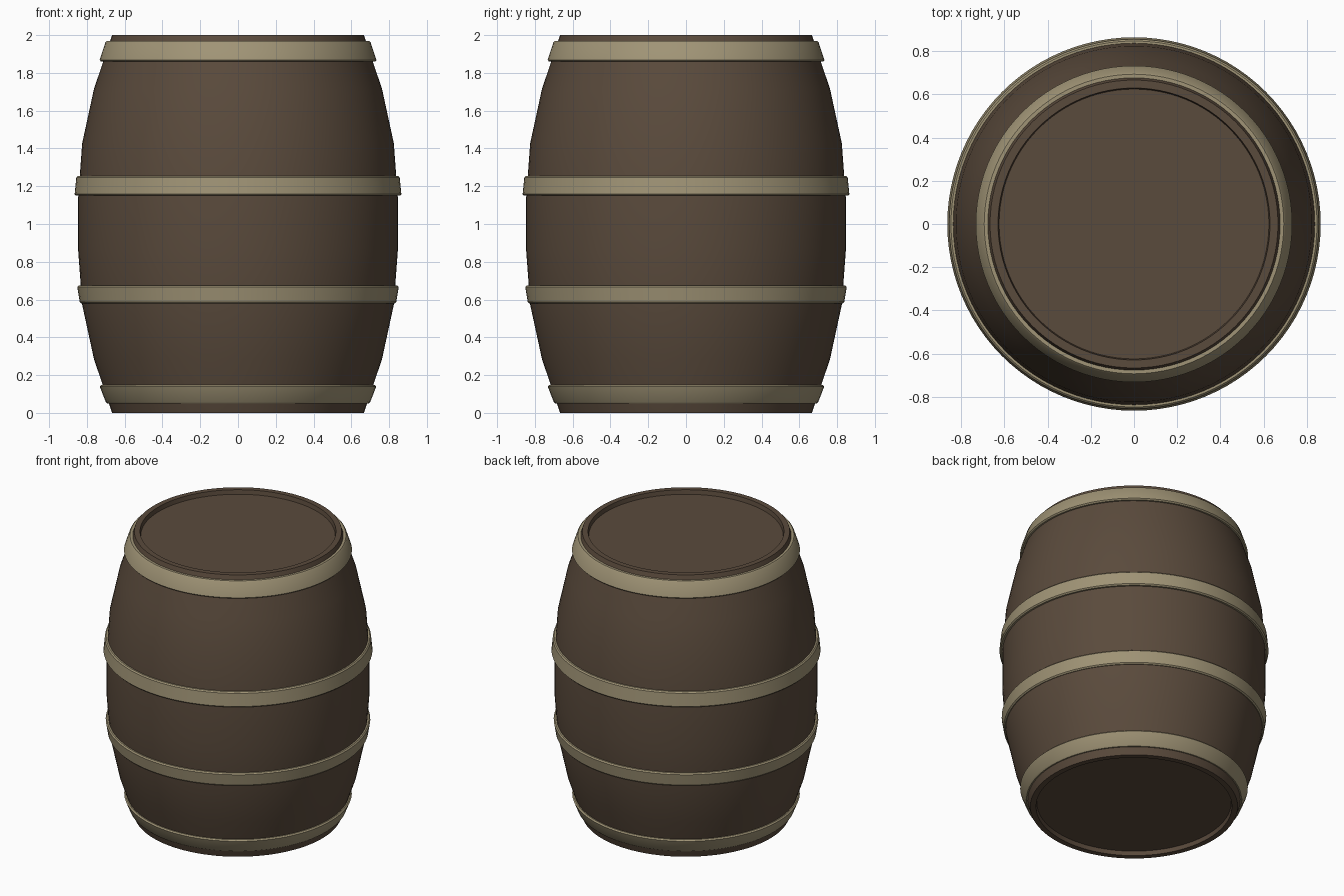
import bpy, math

if "Cube" in bpy.data.objects:
    bpy.data.objects.remove(bpy.data.objects["Cube"])

SEG = 96


def material(name, color):
    m = bpy.data.materials.new(name)
    m.diffuse_color = (*color, 1)
    m.use_nodes = True
    m.node_tree.nodes["Principled BSDF"].inputs["Base Color"].default_value = m.diffuse_color
    return m


wood = material("dark_wood", (0.102, 0.069, 0.045))
metal = material("tan_hoop", (0.35, 0.295, 0.18))


def lathe(name, profile, mat, closed=False):
    """Revolve (radius, z) points, listed bottom to top on the outside, about z."""
    verts, rings = [], []
    for r, z in profile:
        if r == 0:
            rings.append([len(verts)] * SEG)
            verts.append((0, 0, z))
        else:
            rings.append(list(range(len(verts), len(verts) + SEG)))
            for i in range(SEG):
                a = 2 * math.pi * i / SEG
                verts.append((r * math.cos(a), r * math.sin(a), z))
    faces = []
    pairs = list(zip(rings, rings[1:]))
    if closed:
        pairs.append((rings[-1], rings[0]))
    for lo, hi in pairs:
        for i in range(SEG):
            j = (i + 1) % SEG
            quad = [lo[i], lo[j], hi[j], hi[i]]
            faces.append(list(dict.fromkeys(quad)))
    me = bpy.data.meshes.new(name)
    me.from_pydata(verts, [], faces)
    me.materials.append(mat)
    ob = bpy.data.objects.new(name, me)
    bpy.context.collection.objects.link(ob)
    bpy.ops.object.select_all(action='DESELECT')
    ob.select_set(True)
    bpy.context.view_layer.objects.active = ob
    bpy.ops.object.shade_smooth_by_angle(angle=math.radians(30))
    return ob


# Bulging body with a recessed head at each end
half = [(0, 0.03), (0.625, 0.03), (0.63, 0), (0.667, 0),
        (0.763, 0.287), (0.825, 0.573), (0.846, 0.858)]
lathe("barrel_body", half + [(r, 2 - z) for r, z in reversed(half)], wood)


# Hoops: outer radius at bottom and top, with small chamfers
def hoop(name, z0, z1, r0, r1, in0, in1):
    c = 0.008
    lathe(name, [(in0, z0), (r0 - c, z0), (r0, z0 + c),
                 (r1, z1 - c), (r1 - c, z1), (in1, z1)], metal, closed=True)


hoop("bottom_hoop", 0.05, 0.147, 0.70, 0.732, 0.66, 0.69)
hoop("lower_hoop", 0.58, 0.675, 0.838, 0.851, 0.80, 0.81)
hoop("upper_hoop", 1.15, 1.255, 0.865, 0.856, 0.82, 0.81)
hoop("top_hoop", 1.86, 1.97, 0.733, 0.702, 0.69, 0.66)
